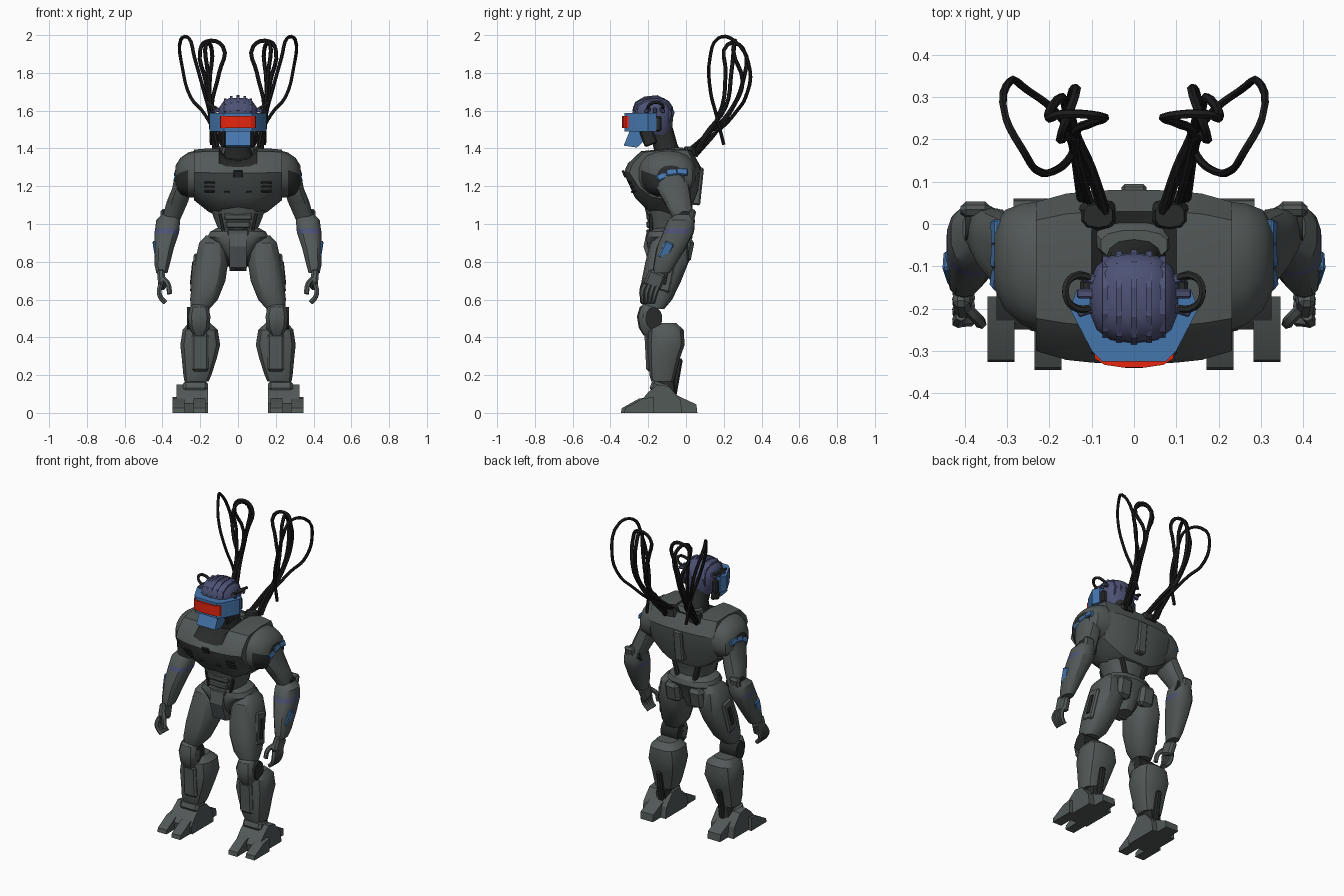
import bpy, bmesh, math
from mathutils import Vector, Matrix, Euler
from mathutils.bvhtree import BVHTree

if "Cube" in bpy.data.objects:
    bpy.data.objects.remove(bpy.data.objects["Cube"])


def material(name, rgb):
    m = bpy.data.materials.new(name)
    m.diffuse_color = (*rgb, 1)
    m.use_nodes = True
    m.node_tree.nodes["Principled BSDF"].inputs["Base Color"].default_value = m.diffuse_color
    return m


GREY = material("grey_armour", (0.085, 0.1, 0.097))
DARK = material("dark_joint", (0.022, 0.024, 0.024))
CABLE = material("black_cable", (0.011, 0.011, 0.012))
NAVY = material("navy_helmet", (0.075, 0.085, 0.18))
BLUE = material("blue_trim", (0.06, 0.18, 0.42))
RED = material("red_visor", (0.85, 0.02, 0.005))


def finish(name, bm, mats, both=False, angle=32):
    """Turn a bmesh into a shaded object, optionally mirrored in x."""
    bmesh.ops.recalc_face_normals(bm, faces=bm.faces[:])
    me = bpy.data.meshes.new(name)
    bm.to_mesh(me)
    bm.free()
    ob = bpy.data.objects.new(name, me)
    bpy.context.collection.objects.link(ob)
    for m in mats:
        me.materials.append(m)
    bpy.ops.object.select_all(action='DESELECT')
    bpy.context.view_layer.objects.active = ob
    ob.select_set(True)
    bpy.ops.object.shade_smooth_by_angle(angle=math.radians(angle))
    if both:
        ob.modifiers.new("mirror", 'MIRROR').use_mirror_merge = False
    return ob


def skin(bm, loops):
    """Bridge equal point loops and cap both ends."""
    rows = [[bm.verts.new(p) for p in loop] for loop in loops]
    n = len(rows[0])
    for a, b in zip(rows, rows[1:]):
        for i in range(n):
            bm.faces.new((a[i], a[(i + 1) % n], b[(i + 1) % n], b[i]))
    bm.faces.new(rows[0])
    bm.faces.new(rows[-1])


def loft(name, rings, mats, both=False, n=14, p=2.6, axis='z', rule=None):
    """Superellipse sections (x, y, z, r1, r2) stacked along z or x."""
    bm = bmesh.new()
    loops = []
    for x, y, z, r1, r2 in rings:
        loop = []
        for i in range(n):
            t = 2 * math.pi * (i + .5) / n
            c, s = math.cos(t), math.sin(t)
            u = math.copysign(abs(c) ** (2 / p), c) * r1
            v = math.copysign(abs(s) ** (2 / p), s) * r2
            loop.append((x + u, y + v, z) if axis == 'z' else (x, y + u, z + v))
        loops.append(loop)
    skin(bm, loops)
    if rule:
        for f in bm.faces:
            f.material_index = rule(f.calc_center_median())
    return finish(name, bm, mats, both)


def box(name, loc, size, mat, both=False, rot=(0, 0, 0), bevel=.008):
    bm = bmesh.new()
    r = rot.to_matrix() if hasattr(rot, "to_matrix") else Euler([math.radians(a) for a in rot]).to_matrix()
    bmesh.ops.create_cube(bm, size=1)
    bmesh.ops.scale(bm, vec=size, verts=bm.verts[:])
    if bevel:
        bmesh.ops.bevel(bm, geom=bm.edges[:], offset=bevel, segments=1, affect='EDGES')
    bmesh.ops.transform(bm, matrix=Matrix.Translation(loc) @ r.to_4x4(), verts=bm.verts[:])
    return finish(name, bm, [mat], both)


def prism(name, pts, a, b, mat, axis='x', both=False):
    """Extrude a (y, z) profile along x, or an (x, y) outline along z."""
    bm = bmesh.new()
    skin(bm, [[(h, *q) if axis == 'x' else (*q, h) for q in pts] for h in (a, b)])
    return finish(name, bm, [mat], both, 20)


def tube(name, pts, r, mat):
    """Round cable or finger through the points, mirrored in x."""
    cu = bpy.data.curves.new(name, 'CURVE')
    cu.dimensions, cu.bevel_depth, cu.bevel_resolution = '3D', r, 1
    cu.use_fill_caps, cu.resolution_u = True, 4
    sp = cu.splines.new('BEZIER')
    sp.bezier_points.add(len(pts) - 1)
    for q, co in zip(sp.bezier_points, pts):
        q.co = co
        q.handle_left_type = q.handle_right_type = 'AUTO'
    tmp = bpy.data.objects.new(name + "_path", cu)
    bpy.context.collection.objects.link(tmp)
    dg = bpy.context.evaluated_depsgraph_get()
    bm = bmesh.new()
    bm.from_mesh(tmp.evaluated_get(dg).to_mesh())
    bpy.data.objects.remove(tmp)
    for f in bm.faces:
        f.material_index = 0
    finish(name, bm, [mat], True, 50)


# Chest: side profile swept across x, with a dipped dark collar opening
profile = [(-.24, 1.385), (-.31, 1.32), (-.33, 1.27), (-.27, 1.14), (-.19, 1.06), (-.08, 1.03),
           (.02, 1.06), (.065, 1.18), (.08, 1.30), (.03, 1.39), (-.1, 1.40)]
half = [(0, 1, 1, .55), (.06, 1, 1, .6), (.1, .99, .98, 1), (.16, .96, .85, 1), (.232, .86, .62, .95)]
stations = [(-x, *r) for x, *r in reversed(half[1:])] + half
bm = bmesh.new()
loops = []
for x, sy, low, dip in stations:
    loops.append([(x, -.12 + (y + .12) * sy,
                   1.28 + (z - 1.28) * (low if z < 1.28 else dip if y < -.05 else 1)) for y, z in profile])
skin(bm, loops)
bm.normal_update()
for f in bm.faces:
    c = f.calc_center_median()
    f.material_index = int(abs(c.x) < .09 and -.28 < c.y < .0 and c.z > 1.31)
tree = BVHTree.FromBMesh(bm)
finish("chest", bm, [GREY, DARK])


def chest_plate(name, x, z, w, h, mat, both=True):
    loc, nor, _, _ = tree.ray_cast(Vector((x, -2, z)), Vector((0, 1, 0)))
    if nor.y > 0:
        nor = -nor
    box(name, loc, (w, .012, h), mat, both, nor.to_track_quat('-Y', 'Z'), .002)


for k in range(3):
    chest_plate(f"chest_vent_{k}", .15, 1.175 + k * .022, .055, .012, DARK)
chest_plate("chest_sensor", 0, 1.265, .045, .04, DARK, False)
chest_plate("chest_slot", .06, 1.17, .03, .012, DARK)
box("back_spine", (0, .06, 1.2), (.06, .05, .2), GREY, rot=(-6, 0, 0))

# Waist and abdomen plates
loft("waist", [(0, -.09, .9, .10, .09), (0, -.1, .97, .105, .095), (0, -.1, 1.03, .13, .105),
               (0, -.1, 1.09, .15, .12)], [GREY])
for k in range(3):
    box(f"abdomen_plate_{k}", (0, -.195, .955 + k * .042), (.11 + k * .02, .03, .034), GREY, rot=(4, 0, 0), bevel=.006)
box("abdomen_slit", (.085, -.185, 1.0), (.016, .02, .11), DARK, True, (0, 12, 0), .003)
box("back_strut", (.07, -.005, 1.0), (.03, .03, .15), DARK, True, (0, 15, 0))

# Pelvis, hip joints and front guard
loft("pelvis", [(0, -.1, .76, .045, .06), (0, -.1, .82, .06, .09), (0, -.1, .88, .11, .11),
                (0, -.09, .93, .165, .125), (0, -.09, .96, .15, .115), (0, -.09, .98, .11, .09)], [GREY])
prism("groin_guard", [(-.19, .77), (-.225, .88), (-.21, .95), (-.12, .95), (-.12, .75)], -.045, .045, GREY)
loft("hip_joint", [(.03, -.1, .84, .06, .06), (.09, -.1, .84, .075, .075), (.14, -.1, .84, .06, .06)],
     [DARK], True, axis='x', p=2)
box("seat_plate", (.085, .005, .86), (.1, .06, .13), GREY, True, (-12, 0, 0), .02)

# Legs
loft("thigh", [(.125, -.08, .94, .045, .06), (.135, -.09, .90, .072, .10), (.14, -.10, .8, .09, .115),
               (.155, -.13, .7, .09, .105), (.18, -.155, .6, .075, .082), (.2, -.17, .55, .05, .055)], [GREY], True)
box("thigh_side_plate", (.232, -.11, .74), (.024, .09, .2), GREY, True, (-12, -6, 0), .01)
box("thigh_side_slot", (.245, -.11, .74), (.008, .03, .12), DARK, True, (-12, -6, 0), .002)
loft("knee_joint", [(.15, -.17, .5, .045, .06), (.27, -.17, .5, .045, .06)], [DARK], True, axis='x', p=2)
loft("knee_cap", [(.205, -.195, .41, .03, .03), (.205, -.2, .45, .055, .05), (.205, -.205, .51, .062, .055),
                  (.205, -.2, .56, .05, .045), (.205, -.19, .585, .025, .025)], [GREY], True, n=10)
loft("shin", [(.205, -.11, .475, .06, .06), (.2, -.105, .44, .095, .095), (.2, -.105, .36, .108, .10),
              (.205, -.115, .29, .095, .085), (.215, -.125, .2, .076, .07), (.22, -.125, .165, .065, .06)],
     [GREY], True, n=12, p=3)
box("shin_guard", (.2, -.2, .32), (.09, .03, .2), GREY, True, (3, 0, 0), .012)
loft("ankle", [(.22, -.11, .05, .06, .07), (.225, -.11, .12, .05, .055), (.215, -.11, .2, .045, .05)], [DARK], True, n=10)
box("achilles_strut", (.215, -.05, .18), (.035, .03, .22), DARK, True, (-10, 0, 0))

# Feet with split toes and a heel
prism("foot", [(-.24, 0), (-.25, .05), (-.2, .11), (-.15, .15), (-.09, .14), (-.03, .07), (-.02, 0)],
      .16, .325, GREY, both=True)
toe = [(-.345, 0), (-.34, .025), (-.25, .075), (-.19, .085), (-.19, 0)]
prism("inner_toe", toe, .172, .235, GREY, both=True)
prism("outer_toe", [(y + .018, z) for y, z in toe], .283, .347, GREY, both=True)
prism("heel", [(-.06, 0), (-.06, .1), (-.01, .075), (.055, .045), (.06, 0)], .195, .285, GREY, both=True)
box("ankle_cuff", (.225, -.14, .13), (.13, .1, .06), GREY, True, (-20, 0, 0), .015)

# Shoulders and arms
loft("shoulder", [(.222, -.1, 1.265, .155, .125), (.265, -.095, 1.26, .145, .118), (.305, -.085, 1.25, .12, .10),
                  (.33, -.08, 1.24, .075, .07)], [GREY, DARK], True, n=18, p=2.3, axis='x',
     rule=lambda c: int(c.z < 1.27 and c.y < -.06 and c.x > .25))
for k, (y, z, a) in enumerate([(-.125, 1.25, 24), (-.075, 1.272, 10), (-.02, 1.275, -6)]):
    box(f"shoulder_stripe_{k}", (.322, y, z), (.026, .06, .036), BLUE, True, (a, -20, 0), .005)
loft("upper_arm", [(.285, -.08, 1.26, .05, .085), (.297, -.07, 1.19, .052, .09), (.32, -.045, 1.12, .058, .075),
                   (.345, -.02, 1.05, .052, .06), (.355, -.01, 1.0, .04, .05)], [GREY], True)
loft("elbow", [(.31, -.005, 1.03, .04, .04), (.4, -.005, 1.03, .04, .04)], [DARK], True, axis='x', p=2)
loft("forearm", [(.36, -.01, 1.05, .045, .05), (.37, -.025, 1.02, .064, .072), (.374, -.035, .975, .066, .08),
                 (.378, -.042, .95, .066, .082), (.392, -.08, .87, .053, .078), (.402, -.115, .78, .04, .058),
                 (.403, -.13, .74, .03, .045)], [GREY, NAVY], True,
     rule=lambda c: int(.95 < c.z < .974 and c.y < .02))
box("elbow_guard", (.375, .025, 1.02), (.07, .035, .12), GREY, True, (-14, 0, 0), .012)
box("forearm_panel", (.437, -.105, .86), (.018, .05, .095), BLUE, True, (-25, 9, 0), .006)

# Hands
box("palm", (.405, -.165, .705), (.04, .095, .09), GREY, True, (-22, 5, 0), .012)
for k in range(4):
    tube(f"finger_{k}", [(.41, -.145 - .024 * k, .68), (.418, -.16 - .024 * k, .64),
                         (.405, -.17 - .02 * k, .605), (.385, -.175 - .018 * k, .585)], .0135, GREY)
tube("thumb", [(.395, -.2, .71), (.37, -.225, .68), (.362, -.235, .63)], .014, GREY)

# Neck and head
loft("neck", [(0, -.08, 1.34, .085, .08), (0, -.11, 1.42, .065, .065), (0, -.14, 1.51, .07, .07)], [DARK])
loft("collar", [(0, -.03, 1.36, .1, .05), (0, -.05, 1.405, .08, .035)], [GREY], n=12)
loft("helmet", [(0, -.15, 1.47, .07, .07), (0, -.165, 1.51, .095, .092), (0, -.175, 1.58, .108, .108),
                (0, -.175, 1.62, .1, .105), (0, -.175, 1.65, .078, .085), (0, -.17, 1.668, .045, .05)], [NAVY])
ridge = [(-.285, 1.6), (-.27, 1.645), (-.22, 1.675), (-.15, 1.682), (-.09, 1.65), (-.06, 1.59), (-.08, 1.53), (-.17, 1.56)]
for k, (x, s) in enumerate([(0, 1), (.035, .96), (.068, .86)]):
    prism(f"helmet_ridge_{k}", [(-.17 + (y + .17) * s, 1.56 + (z - 1.56) * s) for y, z in ridge],
          x - .007, x + .007, NAVY, both=k > 0)
for k in range(3):
    box(f"helmet_side_fin_{k}", (.1, -.13 - .035 * k, 1.605), (.07, .022, .02), NAVY, True, (0, 14, 18 - 18 * k), .004)
tube("ear_loop", [(.09, -.2, 1.6), (.145, -.195, 1.63), (.162, -.16, 1.645), (.145, -.125, 1.63), (.09, -.13, 1.6)], .009, DARK)
box("ear_mount", (.11, -.16, 1.53), (.035, .06, .08), DARK, True)
visor = [(.135, -.155), (.152, -.2), (.1, -.3), (.075, -.325)]
prism("visor_frame", visor + [(-x, y) for x, y in reversed(visor)], 1.49, 1.588, BLUE, 'z')
glass = [(.096, -.29), (.093, -.318), (.07, -.333), (.03, -.339)]
prism("visor_glass", glass + [(-x, y) for x, y in reversed(glass)], 1.508, 1.572, RED, 'z')
prism("jaw", [(-.33, 1.415), (-.26, 1.405), (-.2, 1.46), (-.2, 1.5), (-.295, 1.5)], -.066, .066, BLUE)
box("jaw_hinge", (.075, -.2, 1.46), (.025, .07, .09), DARK, True, (20, 0, 0))

# Looping cables and their sockets on the upper back
tube("outer_cable", [(.06, -.01, 1.37), (.14, .2, 1.52), (.19, .27, 1.6), (.25, .315, 1.67), (.293, .338, 1.82),
                     (.303, .25, 1.975), (.26, .17, 1.983), (.23, .127, 1.88), (.18, .13, 1.7),
                     (.15, .16, 1.58), (.14, .2, 1.42)], .0095, CABLE)
tube("middle_cable", [(.11, .05, 1.36), (.13, .17, 1.5), (.155, .25, 1.62), (.17, .3, 1.75), (.2, .25, 1.92),
                      (.17, .26, 1.965), (.08, .255, 1.94), (.1, .24, 1.8), (.14, .21, 1.62),
                      (.12, .1, 1.47), (.1, .04, 1.36)], .011, CABLE)
tube("inner_cable", [(.055, -.01, 1.37), (.1, .13, 1.49), (.14, .22, 1.58), (.15, .3, 1.75), (.14, .3, 1.93),
                     (.17, .22, 1.95), (.16, .21, 1.8), (.145, .19, 1.62), (.125, .06, 1.38)], .011, CABLE)
loft("cable_socket", [(.085, .02, 1.36, .05, .04), (.085, .02, 1.41, .035, .028)], [DARK], True, n=10)
